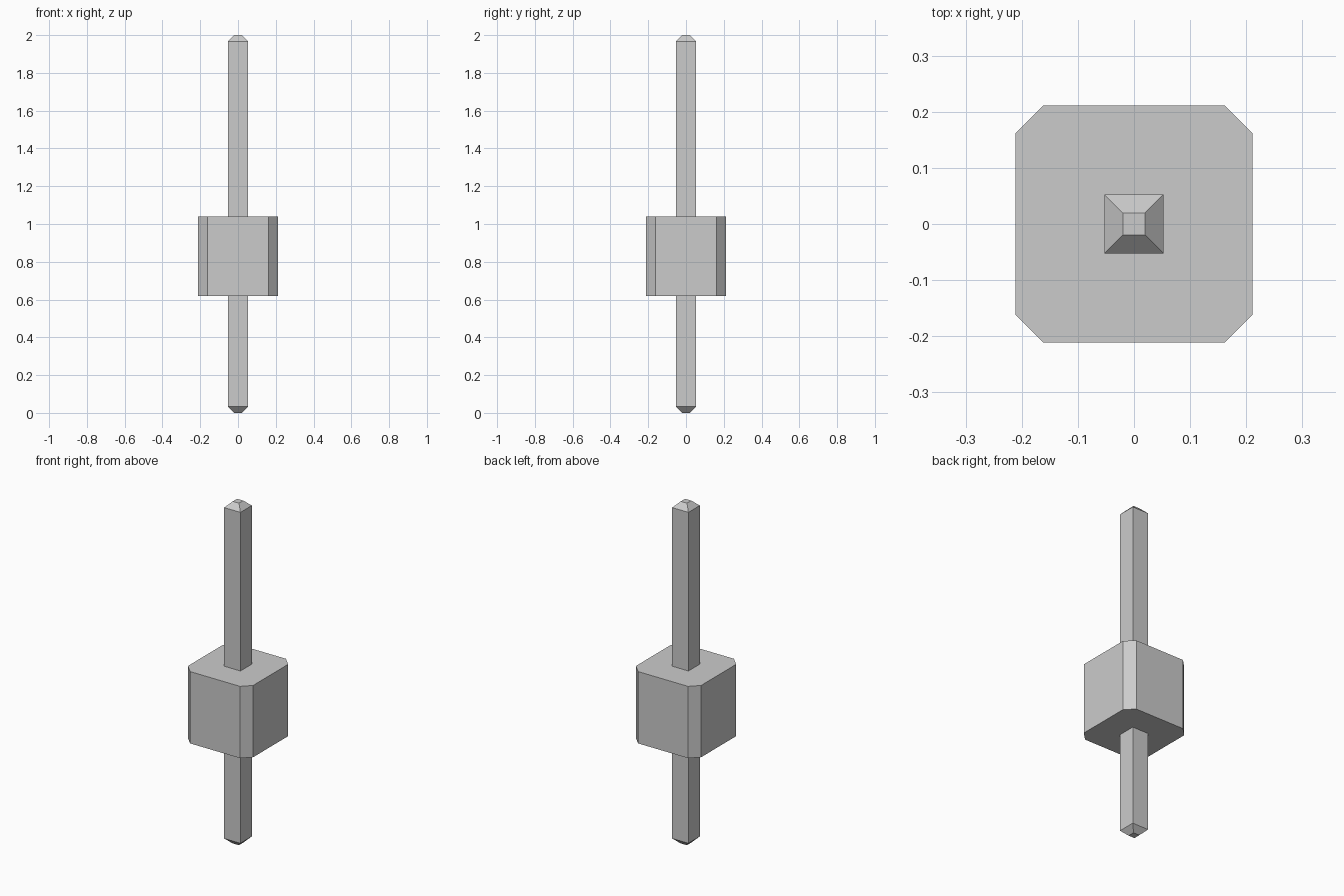
import bpy
import bmesh

cube = bpy.data.objects.get("Cube")
if cube:
    bpy.data.objects.remove(cube, do_unlink=True)

grey = bpy.data.materials.new("plain_grey")
grey.use_nodes = True
colour = (0.6, 0.6, 0.6, 1.0)
grey.diffuse_color = colour
grey.node_tree.nodes["Principled BSDF"].inputs["Base Color"].default_value = colour


def square(half):
    return [(-half, -half), (half, -half), (half, half), (-half, half)]


def chamfered_square(half, cut):
    a, b = half, half - cut
    return [(-b, -a), (b, -a), (a, -b), (a, b), (b, a), (-b, a), (-a, b), (-a, -b)]


def loft(name, sections):
    """Join matching outlines stacked along z into a closed solid."""
    bm = bmesh.new()
    rings = [[bm.verts.new((x, y, z)) for x, y in outline] for z, outline in sections]
    for low, high in zip(rings, rings[1:]):
        n = len(low)
        for i in range(n):
            j = (i + 1) % n
            bm.faces.new((low[i], low[j], high[j], high[i]))
    bm.faces.new(rings[0][::-1])
    bm.faces.new(rings[-1])
    mesh = bpy.data.meshes.new(name)
    bm.to_mesh(mesh)
    bm.free()
    mesh.materials.append(grey)
    obj = bpy.data.objects.new(name, mesh)
    bpy.context.collection.objects.link(obj)
    return obj


# Square pin with a tapered tip at each end
shaft, tip, taper = 0.0525, 0.02, 0.0325
loft("pin", [
    (0, square(tip)),
    (taper, square(shaft)),
    (2 - taper, square(shaft)),
    (2, square(tip)),
])

# Block around the pin with chamfered upright edges
block = chamfered_square(0.2115, 0.05)
loft("housing_block", [(0.62, block), (1.04, block)])
